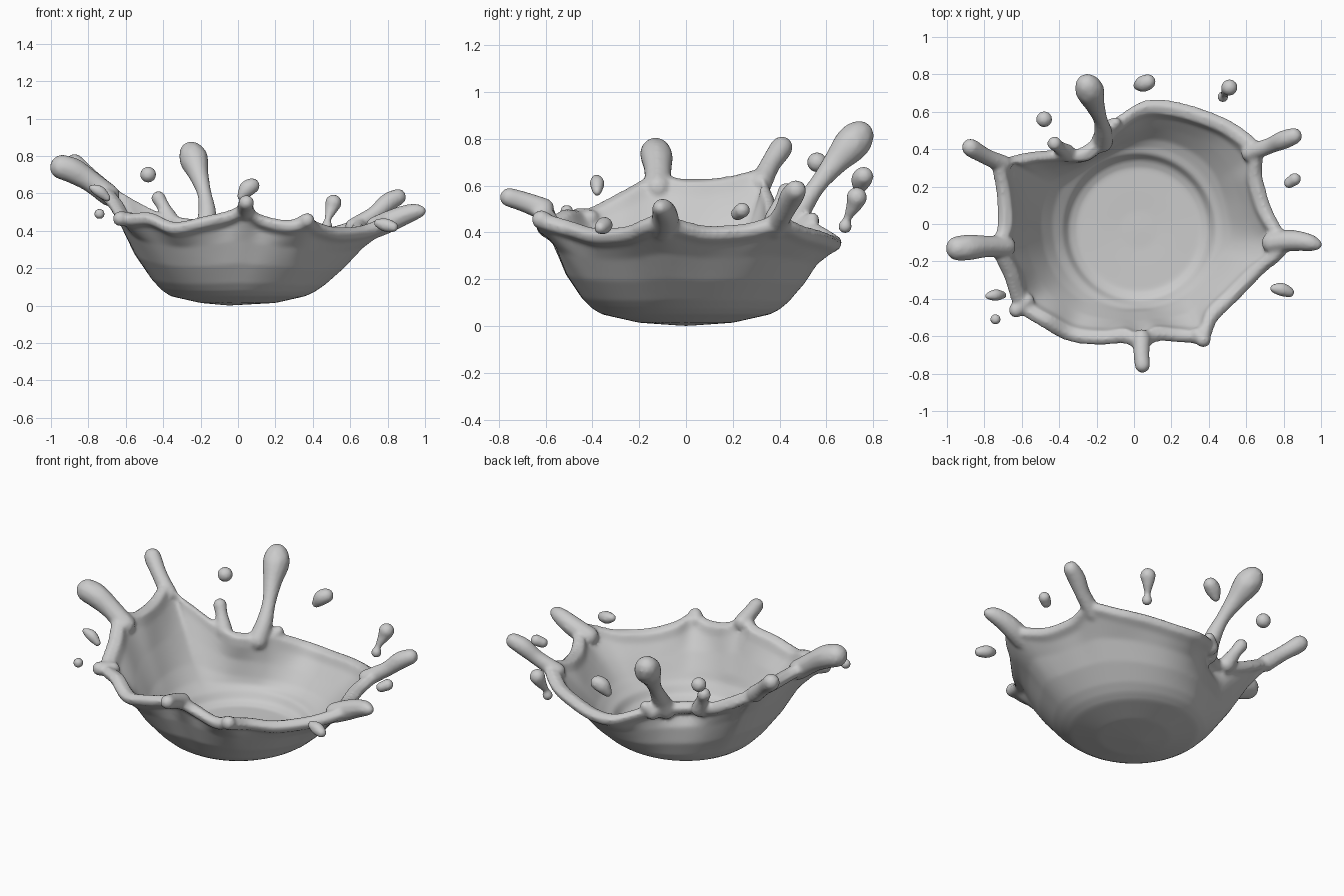
import bpy, bmesh, math
from mathutils import Vector, Matrix


def catmull(p, t):
    a, b, c, d = p
    return 0.5 * (2 * b + (c - a) * t + (2 * a - 5 * b + 4 * c - d) * t * t + (3 * b - a - 3 * c + d) * t ** 3)


def spline(points, steps, closed=False):
    pts = [Vector(p) for p in points]
    n = len(pts)
    get = (lambda i: pts[i % n]) if closed else (lambda i: pts[max(0, min(n - 1, i))])
    out = [catmull([get(i + k) for k in (-1, 0, 1, 2)], s / steps)
           for i in range(n if closed else n - 1) for s in range(steps)]
    return out if closed else out + [pts[-1]]


def strand(bm, points):
    # Chain of overlapping balls (x, y, z, radius), fused later by the remesh
    for p in spline(points, 10):
        bmesh.ops.create_icosphere(bm, subdivisions=2, radius=max(p[3], 0.008),
                                   matrix=Matrix.Translation(p[:3]))


def finish(bm, name, voxel, smooth):
    mesh = bpy.data.meshes.new(name)
    bmesh.ops.recalc_face_normals(bm, faces=bm.faces)
    bm.to_mesh(mesh)
    bm.free()
    ob = bpy.data.objects.new(name, mesh)
    bpy.context.collection.objects.link(ob)
    m = ob.modifiers.new("fuse", 'REMESH')
    m.mode, m.voxel_size, m.use_smooth_shade = 'VOXEL', voxel, True
    s = ob.modifiers.new("soften", 'SMOOTH')
    s.factor, s.iterations = 0.5, smooth


# Rim line, counterclockwise from the right
rim = [(.80, -.1, .45), (.74, .0, .42), (.69, .1, .40), (.65, .25, .41), (.65, .39, .44), (.53, .50, .40),
       (.38, .57, .38), (.2, .62, .36), (.05, .62, .37), (-.09, .53, .42), (-.17, .45, .43),
       (-.28, .37, .44), (-.42, .37, .47), (-.55, .36, .53), (-.65, .34, .59), (-.73, .35, .65),
       (-.70, .17, .61), (-.69, .0, .60), (-.72, -.13, .62), (-.66, -.27, .55), (-.60, -.43, .47),
       (-.47, -.52, .47), (-.34, -.59, .42), (-.18, -.61, .45), (-.05, -.60, .48), (.04, -.64, .515),
       (.12, -.59, .46), (.26, -.60, .43), (.37, -.60, .45), (.42, -.49, .42),
       (.53, -.38, .39), (.66, -.25, .40), (.75, -.18, .43)]

# Wall section: radius, height, how far it follows the rim, how far it follows the inner pool
profile = [(.2, .014, 0, 0), (.36, .05, 0, 0), (.405, .075, .05, 0), (.45, .115, .15, 0), (.525, .21, .4, 0),
           (.585, .32, .7, 0), (.635, .395, 1, 0), (.68, .42, 1, 0), (.69, .455, 1, 0),
           (.655, .48, 1, 0), (.61, .465, 1, 0), (.59, .41, .95, 0), (.535, .32, .7, 0),
           (.475, .22, .4, .2), (.44, .175, .15, .6), (.405, .15, 0, 1), (.375, .105, 0, 1),
           (.33, .085, 0, 1), (.2, .082, 0, 1), (.1, .078, 0, 1)]
pool = Vector((.025, -.03, 0))

# Bowl: the lower wall follows a smoothed rim, the upper wall the rim itself
bm = bmesh.new()
line = spline(rim, 6, True)
n = len(line)
columns = []
for i, p in enumerate(line):
    R = math.hypot(p.x, p.y)
    d = Vector((p.x / R, p.y / R, 0))
    near = [line[(i + k) % n] for k in range(-10, 11)]
    Rs = sum(math.hypot(q.x, q.y) for q in near) / 21
    Zs = sum(q.z for q in near) / 21
    col = []
    for r, z, w, k in profile:
        s = w * w * w
        rr = r + (Rs + (R - Rs) * s - .65) * w
        zz = z + (Zs + (p.z - Zs) * s - .45) * w
        col.append(bm.verts.new(d * rr + pool * k + Vector((0, 0, zz))))
    columns.append(col)
for i in range(n):
    a, b = columns[i], columns[(i + 1) % n]
    for j in range(len(profile) - 1):
        bm.faces.new((a[j], b[j], b[j + 1], a[j + 1]))
for j, c in ((0, Vector((-.05, 0, 0))), (-1, pool + Vector((0, 0, .08)))):
    v = bm.verts.new(c)
    for i in range(n):
        bm.faces.new((v, columns[i][j], columns[(i + 1) % n][j]))

# Fingers thrown up from the rim
fingers = [
    [(.74, -.1, .42, .06), (.81, -.09, .45, .06), (.88, -.09, .48, .055), (.94, -.10, .50, .046), (.975, -.11, .505, .032)],
    [(.62, .38, .42, .05), (.73, .42, .49, .045), (.80, .45, .55, .052), (.855, .47, .58, .046)],
    [(-.17, .44, .42, .06), (-.165, .49, .5, .05), (-.18, .56, .6, .04), (-.21, .64, .7, .055), (-.235, .71, .78, .078), (-.25, .74, .815, .065)],
    [(-.36, .38, .45, .05), (-.40, .41, .53, .036), (-.425, .43, .575, .04)],
    [(-.70, .32, .61, .05), (-.79, .36, .69, .045), (-.86, .40, .75, .05), (-.875, .41, .765, .048)],
    [(-.69, -.12, .59, .06), (-.79, -.12, .665, .06), (-.88, -.125, .72, .07), (-.94, -.13, .74, .068)],
    [(-.57, -.41, .46, .04), (-.63, -.46, .465, .042)],
    [(.04, -.61, .50, .05), (.04, -.69, .53, .045), (.045, -.755, .55, .043)],
    [(-.13, .51, .42, .05), (-.10, .54, .455, .033)],
    [(.34, -.59, .44, .04), (.37, -.62, .455, .042)],
]
for f in fingers:
    strand(bm, f)
finish(bm, "splash_crown", .011, 6)

# Loose droplets
drops = [
    [(.02, .74, .585, .025), (.05, .75, .625, .045), (.075, .76, .64, .042)],
    [(.475, .68, .425, .03), (.48, .69, .46, .018), (.50, .72, .52, .035), (.51, .73, .55, .045)],
    [(-.48, .56, .70, .044), (-.481, .56, .70, .044)],
    [(.83, .22, .48, .03), (.86, .24, .495, .034)],
    [(.75, -.345, .44, .024), (.79, -.35, .43, .037), (.83, -.365, .42, .028)],
    [(-.78, -.385, .63, .018), (-.74, -.38, .61, .032), (-.70, -.38, .575, .02)],
    [(-.74, -.51, .49, .029), (-.741, -.51, .49, .029)],
]
bm = bmesh.new()
for d in drops:
    strand(bm, d)
finish(bm, "droplets", .009, 2)
